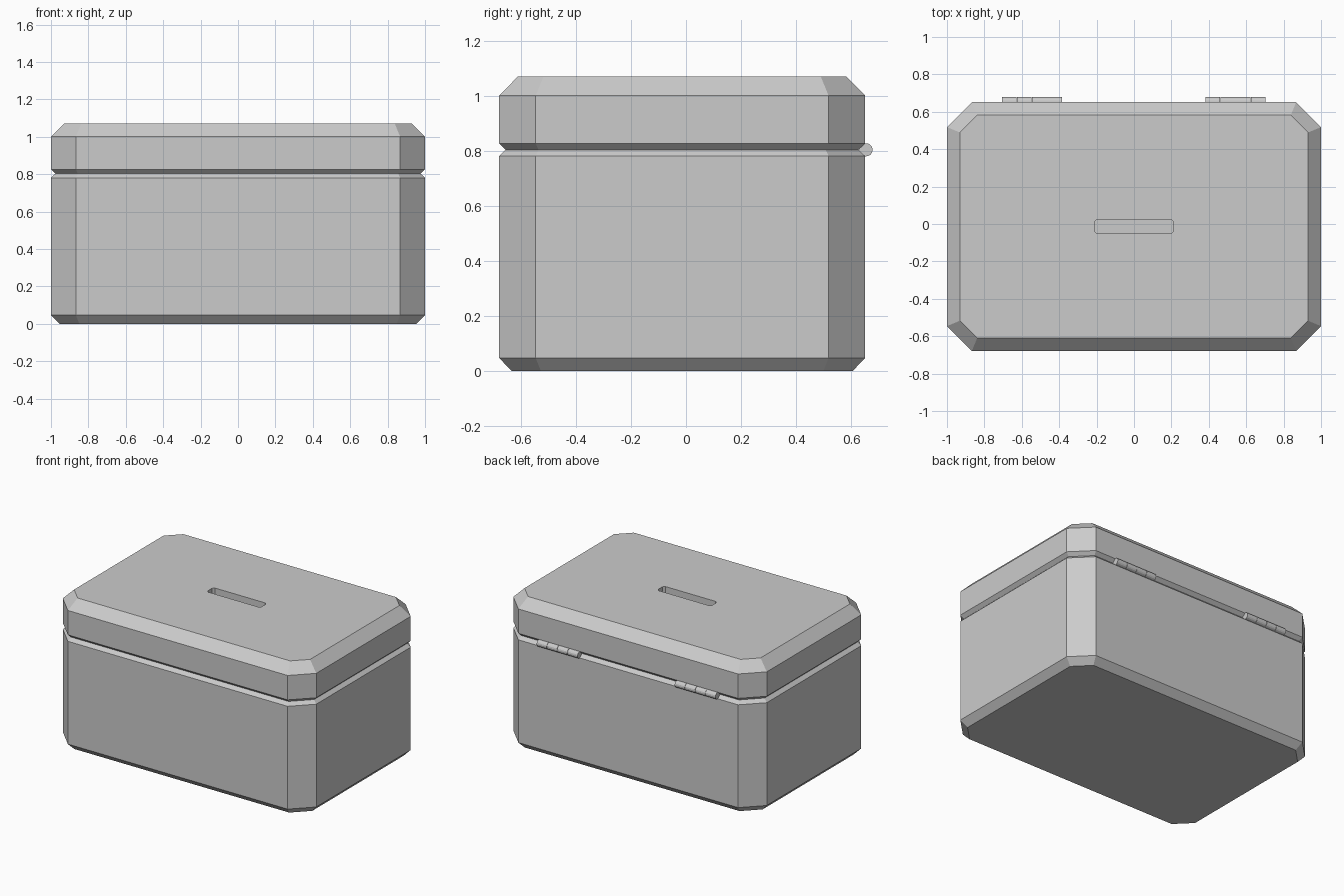
import bpy, bmesh, math

if "Cube" in bpy.data.objects:
    bpy.data.objects.remove(bpy.data.objects["Cube"])

CY = -0.014          # the shell sits slightly forward, the hinges fill the back
SEAM = 0.803


def finish(name, bm):
    bmesh.ops.recalc_face_normals(bm, faces=bm.faces[:])
    mesh = bpy.data.meshes.new(name)
    bm.to_mesh(mesh)
    bm.free()
    obj = bpy.data.objects.new(name, mesh)
    bpy.context.collection.objects.link(obj)
    return obj


def loft(name, rings):
    """Join closed rings of points with quads and cap both ends."""
    bm = bmesh.new()
    loops = [[bm.verts.new(p) for p in ring] for ring in rings]
    for a, b in zip(loops, loops[1:]):
        n = len(a)
        for i in range(n):
            j = (i + 1) % n
            bm.faces.new((a[i], a[j], b[j], b[i]))
    bm.faces.new(loops[0])
    bm.faces.new(loops[-1])
    return finish(name, bm)


def octagon(hx, hy, cut, inset, z):
    """Rectangle with cut corners, offset evenly inwards."""
    c = cut - inset * (2 - math.sqrt(2))
    x, y = hx - inset, hy - inset
    pts = [(x, -y + c), (x, y - c), (x - c, y), (-x + c, y),
           (-x, y - c), (-x, -y + c), (-x + c, -y), (x - c, -y)]
    return [(px, py + CY, z) for px, py in pts]


def shell(name, profile):
    return loft(name, [octagon(1.0, 0.665, 0.133, i, z) for i, z in profile])


# Hollow lower box and lid, each given as (inset, height) from outside to inside
shell("box_body", [(0.045, 0), (0, 0.047), (0, 0.78), (0.024, SEAM),
                   (0.07, SEAM), (0.07, 0.07)])
lid = shell("box_lid", [(0.069, 1.07), (0, 1.0), (0, 0.826), (0.024, SEAM),
                        (0.07, SEAM), (0.07, 0.985), (0.09, 1.005)])

# Slot through the lid
cutter = loft("slot_cutter", [octagon(0.212, 0.038, 0.014, 0, z) for z in (0.9, 1.2)])
cutter.hide_render = True
cutter.hide_viewport = True
mod = lid.modifiers.new("slot", 'BOOLEAN')
mod.operation = 'DIFFERENCE'
mod.solver = 'EXACT'
mod.object = cutter

# Hinge knuckles: round barrel tapering into the seam groove
R, HY = 0.024, 0.654
barrel = [(HY + R * math.cos(math.radians(a)), SEAM + R * math.sin(math.radians(a)))
          for a in range(-120, 121, 24)] + [(0.628, SEAM)]
for side, centre in (("left", -0.546), ("right", 0.543)):
    for k in range(4):
        x0 = centre - 0.162 + k * 0.081
        loft(f"{side}_hinge_knuckle_{k + 1}",
             [[(x, y, z) for y, z in barrel] for x in (x0 + 0.001, x0 + 0.080)])
